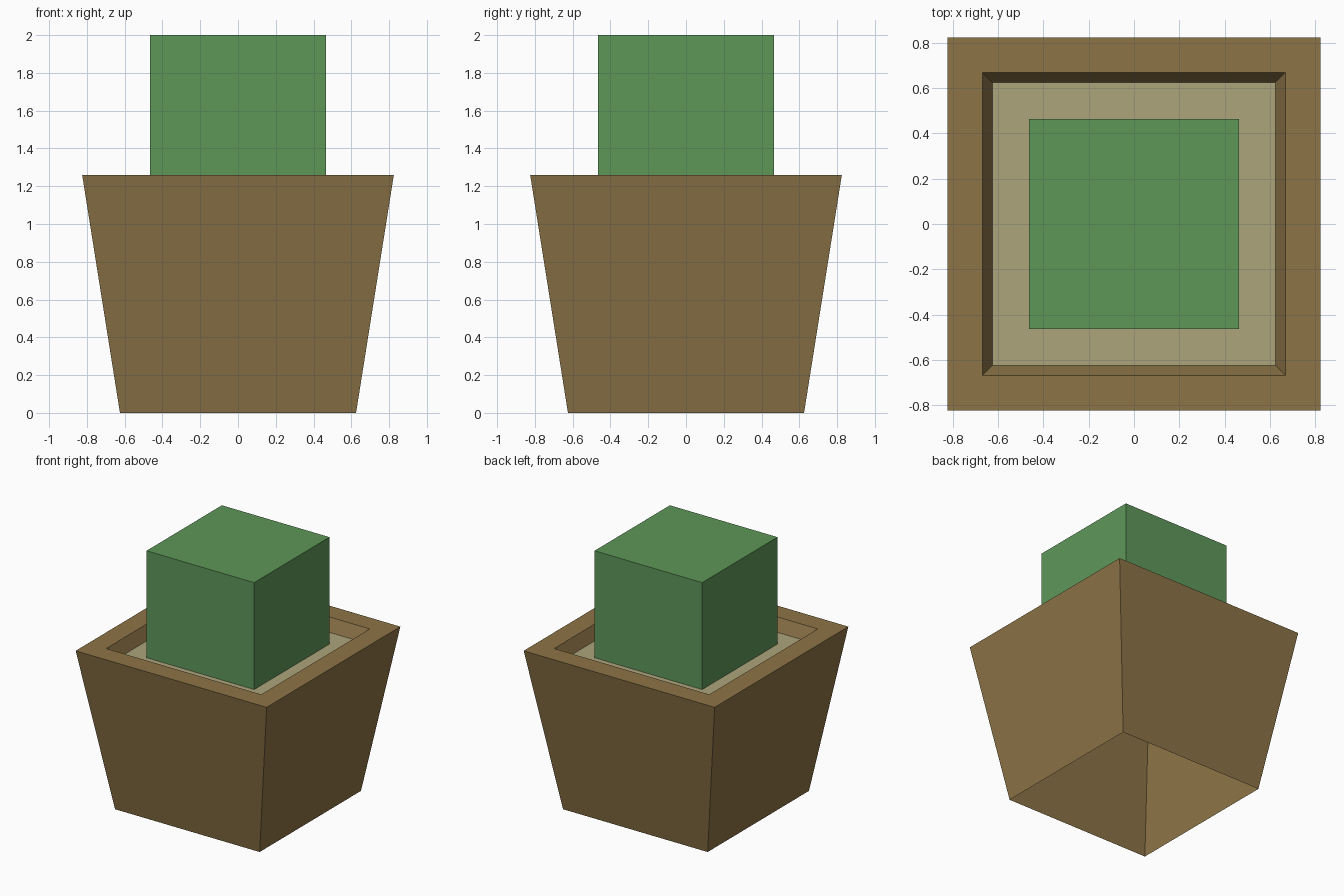
import bpy, bmesh

if "Cube" in bpy.data.objects:
    bpy.data.objects.remove(bpy.data.objects["Cube"])


def material(name, srgb):
    m = bpy.data.materials.new(name)
    lin = [(c / 255 / 12.92 if c < 11 else ((c / 255 + 0.055) / 1.055) ** 2.4) for c in srgb]
    m.diffuse_color = (*lin, 1)
    m.use_nodes = True
    m.node_tree.nodes["Principled BSDF"].inputs["Base Color"].default_value = m.diffuse_color
    return m


def square_loft(name, rings, mat, cap_end=False):
    """Join square rings of (half width, z) into one flat-faced surface."""
    bm = bmesh.new()
    loops = [[bm.verts.new((sx * h, sy * h, z))
              for sx, sy in ((-1, -1), (1, -1), (1, 1), (-1, 1))] for h, z in rings]
    for a, b in zip(loops, loops[1:]):
        for i in range(4):
            j = (i + 1) % 4
            bm.faces.new((a[i], a[j], b[j], b[i]))
    if cap_end:
        bm.faces.new(loops[-1])
    mesh = bpy.data.meshes.new(name)
    bm.to_mesh(mesh)
    bm.free()
    mesh.materials.append(mat)
    ob = bpy.data.objects.new(name, mesh)
    bpy.context.collection.objects.link(ob)
    return ob


brown = material("pot_brown", (141, 116, 71))
sand = material("sand_beige", (172, 165, 124))
green = material("plant_green", (94, 151, 89))

TOP, SOIL = 1.26, 1.165

# Tapered pot, open underneath: outer wall, flat rim, inner lip down to the soil
square_loft("pot", [(0.625, 0), (0.825, TOP), (0.67, TOP), (0.625, SOIL)], brown)

# Soil sheet closing the pot inside the lip
square_loft("soil", [(0.625, SOIL)], sand, cap_end=True)

# Block plant standing on the soil
square_loft("plant", [(0.465, SOIL), (0.465, 2.0)], green, cap_end=True)
